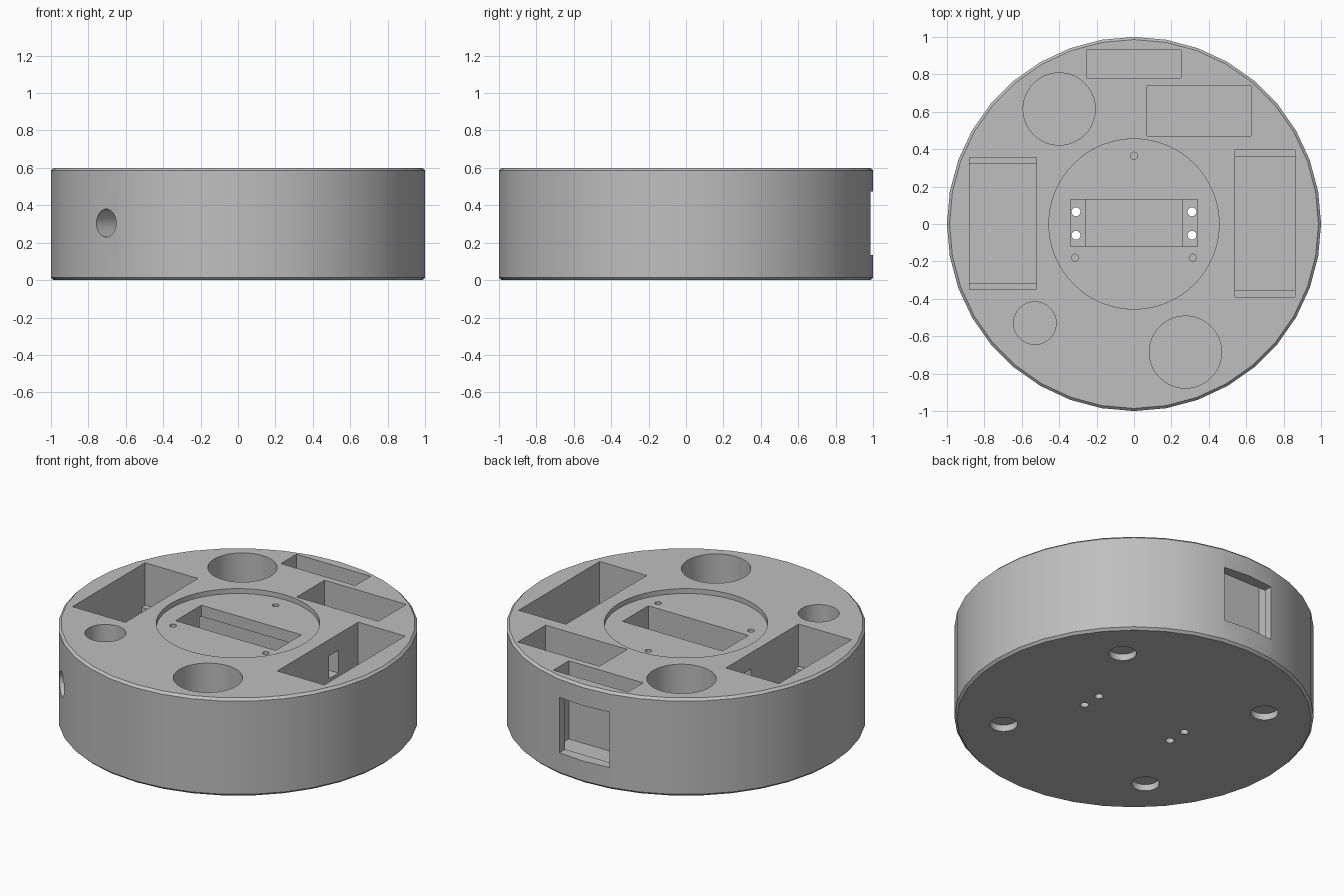
import bpy
import bmesh
import math
from mathutils import Matrix, Vector

cube = bpy.data.objects.get("Cube")
if cube:
    bpy.data.objects.remove(cube, do_unlink=True)

HEIGHT = 0.6
ABOVE = 0.7   # cutters rise past the top face
BELOW = -0.1
FLOOR = 0.1   # floor of the deep pockets

grey = bpy.data.materials.new("plain grey")
grey.use_nodes = True
colour = (0.52, 0.52, 0.52, 1)
grey.diffuse_color = colour
grey.node_tree.nodes["Principled BSDF"].inputs["Base Color"].default_value = colour


def add_object(name, bm):
    mesh = bpy.data.meshes.new(name)
    bm.to_mesh(mesh)
    bm.free()
    mesh.materials.append(grey)
    obj = bpy.data.objects.new(name, mesh)
    bpy.context.collection.objects.link(obj)
    return obj


def cylinder(name, x, y, radius, z0, z1, sides=36, turn=None):
    bm = bmesh.new()
    bmesh.ops.create_cone(bm, cap_ends=True, segments=sides, radius1=radius,
                          radius2=radius, depth=z1 - z0)
    place = Matrix.Translation((x, y, (z0 + z1) / 2))
    bm.transform(place @ turn if turn else place)
    return add_object(name, bm)


def box(name, x0, x1, y0, y1, z0, z1):
    bm = bmesh.new()
    bmesh.ops.create_cube(bm, size=1)
    size = Matrix.Diagonal((x1 - x0, y1 - y0, z1 - z0, 1))
    bm.transform(Matrix.Translation(Vector((x0 + x1, y0 + y1, z0 + z1)) / 2) @ size)
    return add_object(name, bm)


# Round body with a small chamfer on both rims
body = cylinder("round_base", 0, 0, 1, 0, HEIGHT)
bm = bmesh.new()
bm.from_mesh(body.data)
rims = [e for e in bm.edges if abs(e.verts[0].co.z - e.verts[1].co.z) < 0.01]
bmesh.ops.bevel(bm, geom=rims, offset=0.014, segments=1, affect='EDGES')
bm.to_mesh(body.data)
bm.free()


def cut(cutter):
    cutter.hide_render = True
    mod = body.modifiers.new(cutter.name, 'BOOLEAN')
    mod.operation = 'DIFFERENCE'
    mod.solver = 'EXACT'
    mod.object = cutter
    bpy.context.view_layer.objects.active = body
    bpy.ops.object.modifier_apply(modifier=mod.name)
    bpy.data.objects.remove(cutter, do_unlink=True)


# Shallow central seat with three screw holes
cut(cylinder("seat_recess", 0, 0, 0.455, 0.57, ABOVE, 64))
for x, y in ((0, 0.365), (-0.315, -0.18), (0.315, -0.18)):
    cut(cylinder("seat_screw", x, y, 0.019, 0.45, ABOVE, 16))

# Motor slot: wide tab ledge, deeper middle, four through holes
cut(box("motor_tabs", -0.34, 0.34, -0.12, 0.13, 0.3, ABOVE))
cut(box("motor_well", -0.26, 0.26, -0.12, 0.13, FLOOR, ABOVE))
for x in (-0.31, 0.31):
    for y in (-0.06, 0.065):
        cut(cylinder("tab_screw", x, y, 0.024, BELOW, ABOVE, 16))

# Side pockets with a ledge at each end
for x0, x1, y0, y1 in ((-0.88, -0.52, -0.35, 0.355), (0.54, 0.86, -0.39, 0.395)):
    cut(box("side_pocket", x0, x1, y0, y1, 0.34, ABOVE))
    cut(box("side_well", x0, x1, y0 + 0.035, y1 - 0.035, FLOOR, ABOVE))

# Cable channel between the side pockets, past the motor slot
cut(box("cable_channel", -0.6, 0.6, 0.11, 0.205, 0.36, 0.5))

# Round pockets
for x, y, r in ((-0.4, 0.615, 0.193), (0.275, -0.685, 0.193), (-0.53, -0.53, 0.114)):
    cut(cylinder("round_pocket", x, y, r, FLOOR, ABOVE, 48))

# Radial cable hole into the small round pocket
tilt = Matrix.Rotation(math.radians(45), 4, 'Z') @ Matrix.Rotation(math.radians(90), 4, 'Y')
hole = cylinder("cable_hole", 0, 0, 0.075, -0.25, 0.25, 32, tilt)
hole.data.transform(Matrix.Translation((-0.72, -0.72, 0.305)))
cut(hole)

# Rear pockets and the window into the outer one
cut(box("rear_pocket", 0.07, 0.625, 0.47, 0.74, FLOOR, ABOVE))
cut(box("display_pocket", -0.255, 0.25, 0.78, 0.93, 0.12, ABOVE))
cut(box("display_window", -0.17, 0.17, 0.88, 1.1, 0.135, 0.475))

# Shallow foot recesses underneath
for x in (-0.515, 0.515):
    for y in (-0.515, 0.515):
        cut(cylinder("foot_recess", x, y, 0.077, BELOW, 0.04, 32))

bpy.ops.object.select_all(action='DESELECT')
body.select_set(True)
bpy.context.view_layer.objects.active = body
bpy.ops.object.shade_smooth_by_angle(angle=math.radians(30))
